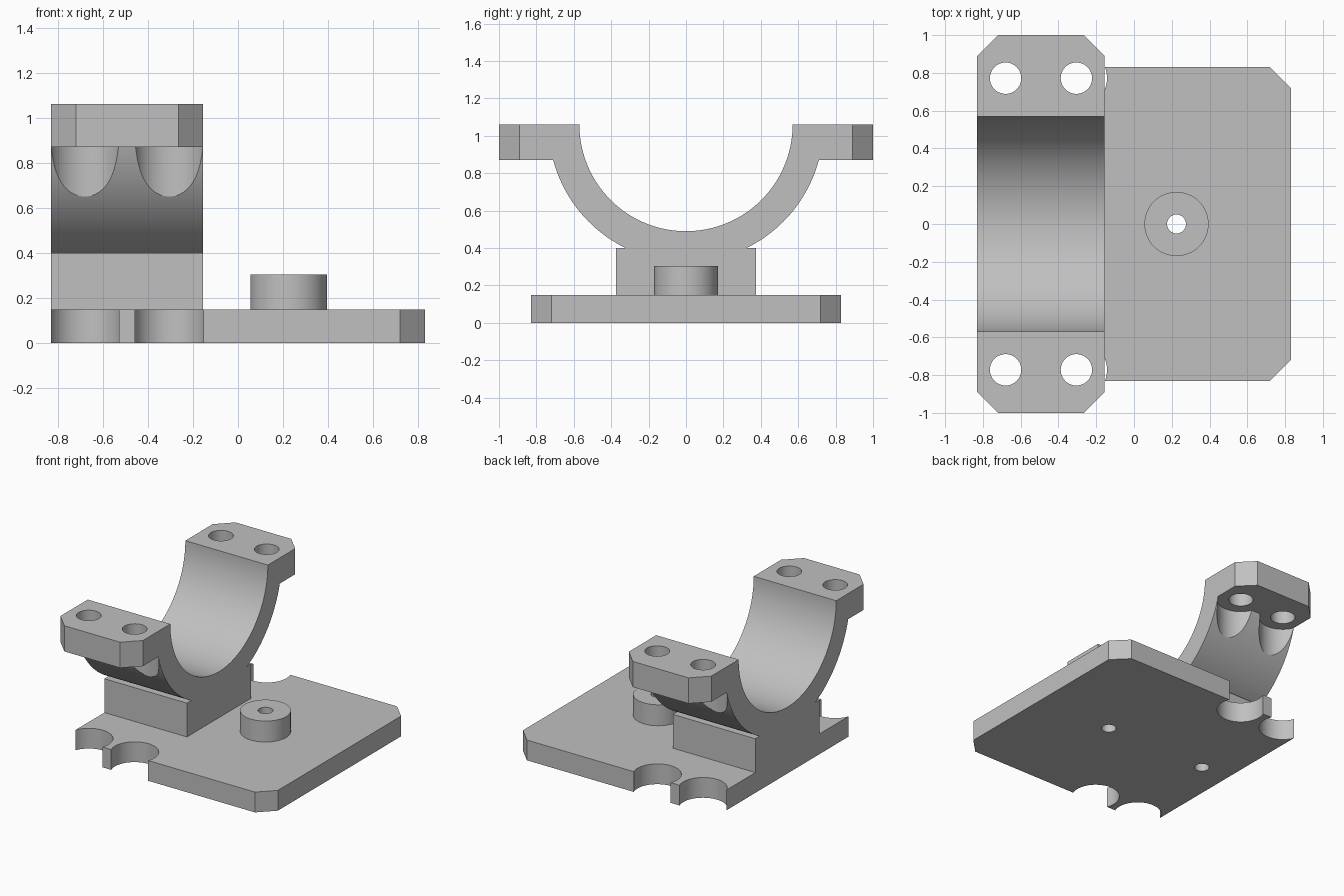
import bpy, bmesh, math

cube = bpy.data.objects.get("Cube")
if cube:
    bpy.data.objects.remove(cube, do_unlink=True)

grey = bpy.data.materials.new("machined_grey")
grey.use_nodes = True
colour = (0.53, 0.53, 0.53, 1)
grey.diffuse_color = colour
grey.node_tree.nodes["Principled BSDF"].inputs["Base Color"].default_value = colour

HALF = 0.83                      # half width of the square plate
PLATE_TOP = 0.15
SADDLE_END = -0.155              # inner end face of the saddle
BORE_Z, BORE_R, SHELL_R = 1.06, 0.57, 0.735
LEDGE_Z = 0.87                   # underside of the flanges
CHAMFER = 0.11
BOLT_X, BOLT_Y = (-0.68, -0.305), 0.772


def add_object(name, bm):
    bmesh.ops.recalc_face_normals(bm, faces=bm.faces)
    mesh = bpy.data.meshes.new(name)
    bm.to_mesh(mesh)
    bm.free()
    obj = bpy.data.objects.new(name, mesh)
    bpy.context.collection.objects.link(obj)
    return obj


def prism(name, points, offset, chamfer_rule):
    """Extrude a closed outline, then chamfer the upright edges that fit the rule."""
    bm = bmesh.new()
    face = bm.faces.new([bm.verts.new(p) for p in points])
    made = bmesh.ops.extrude_face_region(bm, geom=[face])["geom"]
    verts = [g for g in made if isinstance(g, bmesh.types.BMVert)]
    bmesh.ops.translate(bm, verts=verts, vec=offset)
    edges = []
    for e in bm.edges:
        a, b = (v.co for v in e.verts)
        if (a - b).xy.length < 1e-5 and chamfer_rule(a):
            edges.append(e)
    bmesh.ops.bevel(bm, geom=edges, offset=CHAMFER, segments=1,
                    affect='EDGES', profile=0.5)
    return add_object(name, bm)


def cylinder(name, x, y, radius, z0, z1):
    bm = bmesh.new()
    bmesh.ops.create_cone(bm, cap_ends=True, segments=64, radius1=radius,
                          radius2=radius, depth=z1 - z0)
    bmesh.ops.translate(bm, verts=bm.verts, vec=(x, y, (z0 + z1) / 2))
    return add_object(name, bm)


def cut(obj, cutters):
    for cutter in cutters:
        mod = obj.modifiers.new("cut", 'BOOLEAN')
        mod.operation, mod.solver, mod.object = 'DIFFERENCE', 'EXACT', cutter
    graph = bpy.context.evaluated_depsgraph_get()
    mesh = bpy.data.meshes.new_from_object(obj.evaluated_get(graph))
    obj.modifiers.clear()
    obj.data = mesh


def arc(radius, start, end, steps):
    """Points (y, z) about the bore axis; angle is measured from straight down."""
    for i in range(steps + 1):
        a = start + (end - start) * i / steps
        yield radius * math.sin(a), BORE_Z - radius * math.cos(a)


# Base plate with chamfered corners on the open side
square = [(-HALF, -HALF, 0), (HALF, -HALF, 0), (HALF, HALF, 0), (-HALF, HALF, 0)]
plate = prism("base_plate", square, (0, 0, PLATE_TOP), lambda p: p.x > 0)

# Saddle: pedestal, half-round shell and bolt flanges in one profile
a0 = math.acos((BORE_Z - 0.4) / SHELL_R)
a1 = math.acos((BORE_Z - LEDGE_Z) / SHELL_R)
half = [(0.375, PLATE_TOP), (0.375, 0.4)]
half += arc(SHELL_R, a0, a1, 28)
half += [(1, LEDGE_Z), (1, BORE_Z)]
half += arc(BORE_R, math.pi / 2, 0, 40)
outline = half + [(-y, z) for y, z in reversed(half[:-1])]
saddle = prism("bearing_saddle", [(-HALF, y, z) for y, z in outline],
               (SADDLE_END + HALF, 0, 0), lambda p: abs(p.y) > 0.99)

# Locating boss on the plate
boss = cylinder("locating_boss", 0.225, 0, 0.17, PLATE_TOP, 0.305)

# Cutters: bolt holes, tool clearance below them, boss bore and blind pin hole
holes, clearances = [], []
for x in BOLT_X:
    for y in (-BOLT_Y, BOLT_Y):
        holes.append(cylinder("bolt_hole_cutter", x, y, 0.083, 0.8, 1.2))
        clearances.append(cylinder("clearance_cutter", x, y, 0.162, -0.1, LEDGE_Z))
boss_bore = cylinder("boss_bore_cutter", 0.225, 0, 0.05, -0.1, 0.5)
pin_hole = cylinder("pin_hole_cutter", -0.605, 0, 0.05, -0.1, 0.305)

cut(plate, clearances + [boss_bore, pin_hole])
cut(saddle, clearances + holes + [pin_hole])
cut(boss, [boss_bore])
for cutter in holes + clearances + [boss_bore, pin_hole]:
    bpy.data.objects.remove(cutter, do_unlink=True)

# Colour and shading
bpy.ops.object.select_all(action='DESELECT')
for obj in (plate, saddle, boss):
    obj.data.materials.clear()
    obj.data.materials.append(grey)
    obj.select_set(True)
bpy.context.view_layer.objects.active = plate
bpy.ops.object.shade_smooth_by_angle(angle=math.radians(30))
